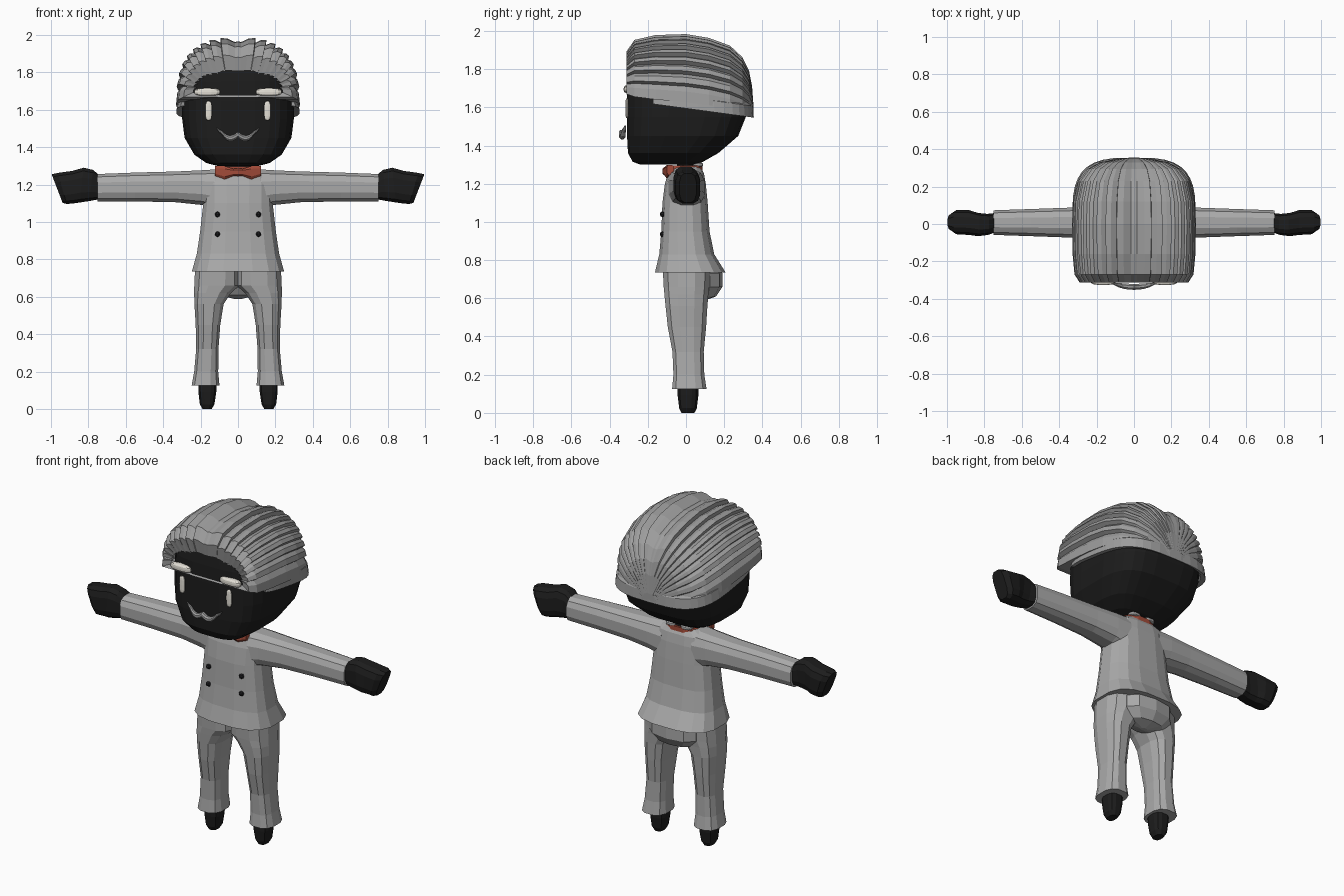
import bpy, bmesh, math
from mathutils import Vector

if "Cube" in bpy.data.objects:
    bpy.data.objects.remove(bpy.data.objects["Cube"])


def material(name, r, g, b):
    m = bpy.data.materials.new(name)
    m.diffuse_color = (r, g, b, 1)
    m.use_nodes = True
    m.node_tree.nodes["Principled BSDF"].inputs["Base Color"].default_value = m.diffuse_color
    return m


SKIN = material("black skin", 0.012, 0.012, 0.012)
SUIT = material("suit grey", 0.40, 0.40, 0.40)
HAIR = material("hair grey", 0.34, 0.34, 0.34)
WHITE = material("warm white", 0.78, 0.75, 0.68)
RED = material("bow red", 0.36, 0.07, 0.04)
BUTTON = material("button black", 0.015, 0.015, 0.017)


def finish(name, bm, mat, mirror=False):
    bmesh.ops.recalc_face_normals(bm, faces=bm.faces)
    me = bpy.data.meshes.new(name)
    bm.to_mesh(me)
    bm.free()
    me.materials.append(mat)
    ob = bpy.data.objects.new(name, me)
    bpy.context.collection.objects.link(ob)
    if mirror:
        ob.modifiers.new("mirror", 'MIRROR').use_clip = False
    return ob


def power(v, e):
    return math.copysign(abs(v) ** e, v)


def ring(axis, pos, a0, a1, b0, b1, n=12, e=0.75, lean=0.0):
    """Rounded cross-section; axis z spans x,y and axis x spans y,z."""
    pts = []
    for i in range(n):
        t = 2 * math.pi * (i + 0.5) / n
        c, s = power(math.cos(t), e), power(math.sin(t), e)
        a = (a0 + a1) / 2 + (a1 - a0) / 2 * c
        b = (b0 + b1) / 2 + (b1 - b0) / 2 * s
        pts.append(Vector((a, b, pos)) if axis == 'z' else Vector((pos + lean * s, a, b)))
    return pts


def loft(name, rings, mat, mirror=False):
    bm = bmesh.new()
    vs = [[bm.verts.new(p) for p in r] for r in rings]
    n = len(vs[0])
    for lo, hi in zip(vs, vs[1:]):
        for i in range(n):
            j = (i + 1) % n
            bm.faces.new((lo[i], lo[j], hi[j], hi[i]))
    bm.faces.new(vs[0])
    bm.faces.new(vs[-1])
    return finish(name, bm, mat, mirror)


def blob(name, loc, size, mat, mirror=False, e=0.6, seg=12, rows=8):
    """Rounded pill made of stacked rings."""
    rings = []
    for k in range(rows + 1):
        t = math.pi * (0.03 + 0.94 * k / rows) - math.pi / 2
        r, z = power(math.cos(t), e), power(math.sin(t), e)
        rings.append(ring('z', loc[2] + size[2] * z, loc[0] - size[0] * r, loc[0] + size[0] * r,
                          loc[1] - size[1] * r, loc[1] + size[1] * r, seg, 0.8))
    return loft(name, rings, mat, mirror)


# Head: flat face in front, back of skull rising from the neck
head = [(1.30, .11, -.24, .05), (1.315, .17, -.28, .09), (1.36, .235, -.305, .17),
        (1.45, .287, -.31, .275), (1.55, .30, -.31, .315), (1.65, .30, -.31, .33),
        (1.75, .295, -.308, .30), (1.85, .25, -.296, .22), (1.92, .15, -.20, .12)]
loft("head", [ring('z', z, -w, w, f, b, 24, 0.58) for z, w, f, b in head], SKIN)

# Hair: ridged strands swept from the forehead to the nape (y, base z, half width, top z)
sections = [(-.298, 1.69, .235, 1.805), (-.312, 1.665, .285, 1.89), (-.27, 1.65, .312, 1.95),
            (-.16, 1.635, .322, 1.975), (0, 1.62, .325, 1.98), (.12, 1.605, .32, 1.96),
            (.23, 1.585, .295, 1.92), (.295, 1.57, .245, 1.86), (.33, 1.563, .18, 1.79),
            (.346, 1.558, .11, 1.71), (.354, 1.555, .04, 1.60)]
strands = 9
half = []
for k in range(strands):
    half += [((k + .02) / strands, 1.02), ((k + .5) / strands, 1.005), ((k + .9) / strands, 0.95)]
profile = [(t / 2, s) for t, s in half] + [(.5, .96)] + [(1 - t / 2, s) for t, s in reversed(half)]
bm = bmesh.new()
rows = []
for y, z0, w, z1 in sections:
    row = []
    for t, s in profile:
        a = math.pi * t
        row.append(bm.verts.new((w * s * power(math.cos(a), .72), y,
                                 z0 + (z1 - z0) * s * power(math.sin(a), .72))))
    rows.append(row)
for p, q in zip(rows, rows[1:]):
    for i in range(len(p) - 1):
        bm.faces.new((p[i], p[i + 1], q[i + 1], q[i]))
    bm.faces.new((p[0], q[0], q[-1], p[-1]))
bm.faces.new(rows[-1])
finish("hair", bm, HAIR)

# Hair rim: band round the sides and the nape, sloping down to the back
bm = bmesh.new()
previous = None
for i in range(25):
    t = math.radians(-28 + 236 * i / 24)
    c, s = power(math.cos(t), .62), power(math.sin(t), .62)
    x, y = c, .03 + .325 * s
    z = 1.605 - .135 * (y - .03)
    cur = [bm.verts.new(v) for v in ((.300 * x, y * .96, z - .01), (.330 * x, y, z - .015),
                                     (.322 * x, y * .99, z + .045), (.29 * x, y * .94, z + .07))]
    if previous:
        for k in range(4):
            m = (k + 1) % 4
            bm.faces.new((previous[k], previous[m], cur[m], cur[k]))
    else:
        bm.faces.new(cur)
    previous = cur
bm.faces.new(previous)
finish("hair_rim", bm, HAIR)

# Face details
blob("eye", (.157, -.309, 1.595), (.018, .009, .052), WHITE, True)
blob("eyebrow", (.165, -.305, 1.695), (.07, .022, .02), WHITE, True)
stache = []
for i in range(17):
    x = -.115 + .23 * i / 16
    u = abs(x) / .115
    zc = 1.466 - .02 * math.sin(min(u / .75, 1) * math.pi) + .036 * u ** 4
    r = .004 + .013 * (1 - u ** 3)
    yc = -.336 + .018 * u * u
    stache.append(ring('x', x, yc - r, yc + r, zc - r, zc + r, 8, 1))
loft("moustache", stache, HAIR)

# Neck, collar and bow tie
loft("neck", [ring('z', z, -.075, .075, -.05, .075) for z in (1.24, 1.34)], SKIN)
loft("bow_band", [ring('z', z, -w, w, -.085, .088) for z, w in ((1.265, .115), (1.296, .10))], RED)
blob("collar_flap", (.05, .06, 1.30), (.035, .03, .012), SUIT, True)
bow = [(-.122, 1.245, 1.30), (-.07, 1.226, 1.30), (-.025, 1.245, 1.285), (0, 1.243, 1.288),
       (.025, 1.245, 1.285), (.07, 1.226, 1.30), (.122, 1.245, 1.30)]
loft("bow_tie", [ring('x', x, -.125 + .2 * abs(x), -.075 + .1 * abs(x), a, b, 8, .6)
                 for x, a, b in bow], RED)

# Jacket with flared hem
torso = [(.735, .25, -.165, .21), (.83, .223, -.142, .15), (.95, .205, -.131, .125),
         (1.10, .188, -.125, .115), (1.20, .19, -.112, .105), (1.255, .17, -.095, .095),
         (1.29, .10, -.06, .075)]
loft("jacket", [ring('z', z, -w, w, f, b, 16, .7) for z, w, f, b in torso], SUIT)

# Sleeves and mitten hands
sleeve = [(.10, -.10, .10, 1.06, 1.285), (.19, -.088, .098, 1.088, 1.279), (.33, -.075, .09, 1.103, 1.272),
          (.55, -.067, .082, 1.108, 1.266), (.75, -.06, .075, 1.108, 1.258)]
loft("sleeve", [ring('x', *s) for s in sleeve], SUIT, True)
hand = [(.74, -.045, .06, 1.12, 1.25, 0), (.785, -.06, .055, 1.11, 1.28, -.01), (.835, -.066, .06, 1.102, 1.292, -.01),
        (.88, -.06, .075, 1.098, 1.275, .005), (.94, -.056, .076, 1.094, 1.264, .025),
        (.967, -.035, .055, 1.10, 1.256, .03)]
loft("hand", [ring('x', *h[:5], 12, .65, h[5]) for h in hand], SKIN, True)

# Buttons on the jacket front
for i, z in enumerate((1.04, .935)):
    blob("button_%d" % i, (.11, -.124, z), (.015, .014, .015), BUTTON, True, 1, 8, 4)

# Trousers: legs meet at the centre, rounded seat behind
leg = [(.125, .097, .25, -.075, .11), (.20, .104, .236, -.068, .098), (.32, .103, .225, -.073, .095),
       (.45, .093, .228, -.098, .108), (.56, .075, .235, -.11, .115), (.62, .035, .237, -.116, .12),
       (.66, -.01, .237, -.12, .125), (.76, -.01, .232, -.125, .13)]
loft("trouser_leg", [ring('z', *l) for l in leg], SUIT, True)
blob("trouser_seat", (0, .085, .695), (.17, .11, .107), SUIT, False, .9, 10, 5)

# Small tapered feet
foot = [(.0, .14, .19, -.025, .045), (.025, .125, .205, -.037, .058), (.09, .115, .213, -.045, .066),
        (.14, .113, .214, -.045, .066)]
loft("foot", [ring('z', *f) for f in foot], SKIN, True)
